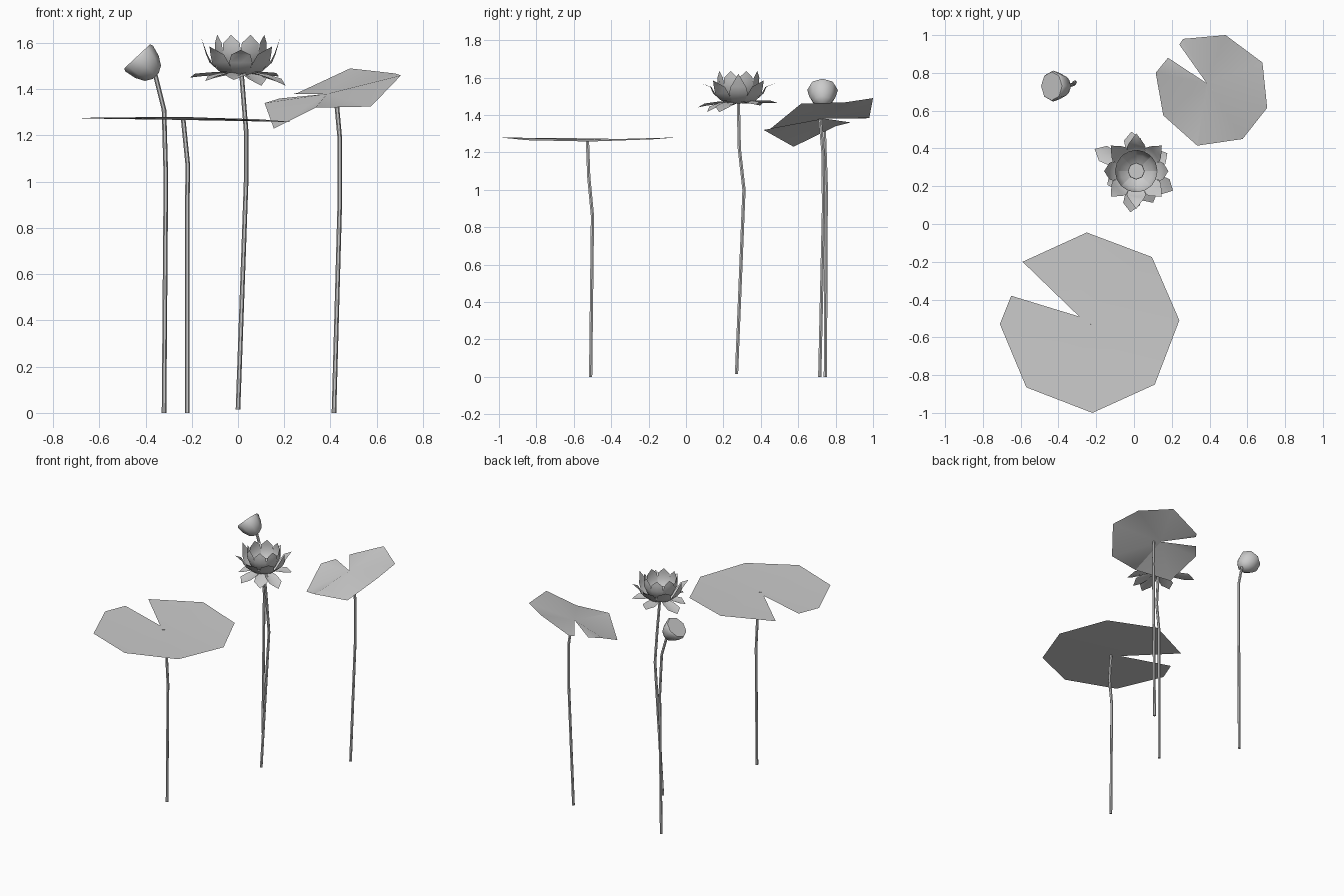
import bpy
import bmesh
from math import sin, cos, pi, radians
from mathutils import Vector

if "Cube" in bpy.data.objects:
    bpy.data.objects.remove(bpy.data.objects["Cube"])

GREY = (0.6, 0.6, 0.6, 1)
grey = bpy.data.materials.new("plain grey")
grey.use_nodes = True
grey.diffuse_color = GREY
grey.node_tree.nodes["Principled BSDF"].inputs["Base Color"].default_value = GREY


def finish(name, bm, angle=30):
    """Turn a bmesh into a shaded object."""
    mesh = bpy.data.meshes.new(name)
    bm.to_mesh(mesh)
    bm.free()
    mesh.materials.append(grey)
    obj = bpy.data.objects.new(name, mesh)
    bpy.context.collection.objects.link(obj)
    bpy.ops.object.select_all(action="DESELECT")
    obj.select_set(True)
    bpy.context.view_layer.objects.active = obj
    bpy.ops.object.shade_smooth_by_angle(angle=radians(angle))
    return obj


def loft(bm, rows, closed=False):
    """Bridge rows of points with quads, or triangles at a one-point row."""
    rows = [[bm.verts.new(p) for p in row] for row in rows]
    for low, high in zip(rows, rows[1:]):
        n = len(low)
        for i in range(n if closed else n - 1):
            j = (i + 1) % n
            if len(high) == 1:
                bm.faces.new((low[i], low[j], high[0]))
            else:
                bm.faces.new((low[i], low[j], high[j], high[i]))
    return rows


def stem(name, path, radius=0.01, sides=6):
    bm = bmesh.new()
    ring = [(radius * cos(2 * pi * i / sides), radius * sin(2 * pi * i / sides))
            for i in range(sides)]
    rows = loft(bm, [[(x + u, y + v, z) for u, v in ring] for x, y, z in path], True)
    bm.faces.new(rows[0][::-1])
    bm.faces.new(rows[-1])
    finish(name, bm, 50)


def leaf(name, hub, rim):
    """Notched pad: a fan of triangles left open at the notch."""
    bm = bmesh.new()
    centre = bm.verts.new(hub)
    edge = [bm.verts.new(p) for p in rim]
    for a, b in zip(edge, edge[1:]):
        bm.faces.new((centre, b, a))
    finish(name, bm)


def turned(name, profile, base, axis, sides=8):
    """Surface of revolution around an axis, capped at both ends."""
    bm = bmesh.new()
    spin = Vector(axis).to_track_quat("Z", "Y")
    rows = loft(bm, [[Vector(base) + spin @ Vector((r * cos(2 * pi * i / sides),
                                                    r * sin(2 * pi * i / sides), h))
                      for i in range(sides)] for r, h in profile], True)
    bm.faces.new(rows[0][::-1])
    bm.faces.new(rows[-1])
    finish(name, bm, 45)


def cupped_petal(bm, turn, rows, tip):
    """Petal wrapped round the flower axis; rows hold radius, height, half angle."""
    def at(r, z, a):
        return (FLOWER[0] + r * cos(a), FLOWER[1] + r * sin(a), z)
    points = [[at(r, z, turn + s * radians(h)) for s in (-1, 0, 1)] for r, z, h in rows]
    loft(bm, points + [[at(*tip, turn)]])


# Stems
stem("front_leaf_stem", [(-.22, -.51, 0), (-.22, -.5, .86), (-.217, -.52, 1.07), (-.237, -.527, 1.27)])
stem("back_leaf_stem", [(.415, .715, 0), (.44, .735, .9), (.44, .733, 1.19), (.423, .717, 1.378)])
stem("pod_stem", [(-.32, .745, 0), (-.312, .75, 1.02), (-.32, .74, 1.31), (-.36, .728, 1.47)])
stem("flower_stem", [(0, .27, .015), (.035, .31, 1), (.035, .285, 1.22), (.015, .28, 1.47)])

# Leaves
leaf("front_leaf", (-.29, -.49, 1.268),
     [(-.59, -.2, 1.272), (-.25, -.045, 1.28), (.095, -.175, 1.27), (.24, -.51, 1.258),
      (.11, -.85, 1.265), (-.22, -1, 1.28), (-.57, -.865, 1.278), (-.71, -.53, 1.275),
      (-.65, -.38, 1.275)])
leaf("back_leaf", (.385, .745, 1.38),
     [(.24, .95, 1.38), (.26, .98, 1.385), (.485, 1, 1.49), (.68, .855, 1.468),
      (.705, .615, 1.46), (.575, .45, 1.325), (.335, .415, 1.32), (.155, .575, 1.23),
      (.115, .8, 1.34), (.18, .88, 1.36)])

# Seed pod, tilted to the right
turned("seed_pod", [(.018, -.005), (.048, .012), (.07, .05), (.082, .1), (.076, .112)],
       (-.36, .73, 1.46), (-.68, 0, .73))

# Flower: heart, two cups of petals and drooping lower petals
FLOWER = (.012, .28)
turned("flower_heart", [(.025, 0), (.045, .06), (.043, .065)], (*FLOWER, 1.47), (0, 0, 1))

bm = bmesh.new()
for k in range(8):
    cupped_petal(bm, k * pi / 4 + pi / 8,
                 [(.03, 1.47, 23), (.085, 1.5, 23), (.11, 1.56, 23), (.112, 1.6, 20)], (.11, 1.635))
finish("inner_petals", bm, 50)

bm = bmesh.new()
for k in range(8):
    turn = k * pi / 4
    lean = abs(sin(turn))
    cupped_petal(bm, turn, [(.03, 1.46, 22), (.09, 1.475, 23), (.135, 1.515, 22), (.15, 1.55, 16)],
                 (.17 + .03 * lean, 1.62 - .05 * lean))
finish("outer_petals", bm, 50)

bm = bmesh.new()
for degrees, reach, drop in ((152, .25, .015), (97, .21, 0), (30, .19, .01), (-28, .22, .05),
                             (-98, .22, .025), (205, .17, .03), (-62, .19, .05)):
    out = Vector((cos(radians(degrees)), sin(radians(degrees)), 0))
    side = Vector((-out.y, out.x, 0))
    start = Vector((*FLOWER, 1.465))
    rows = [[start + out * reach * f + side * w * s - Vector((0, 0, drop * f * f - .012 * abs(s)))
             for s in (-1, 0, 1)] for f, w in ((.1, .015), (.5, .04), (.8, .045))]
    loft(bm, rows + [[start + out * reach - Vector((0, 0, drop))]])
finish("lower_petals", bm, 50)
